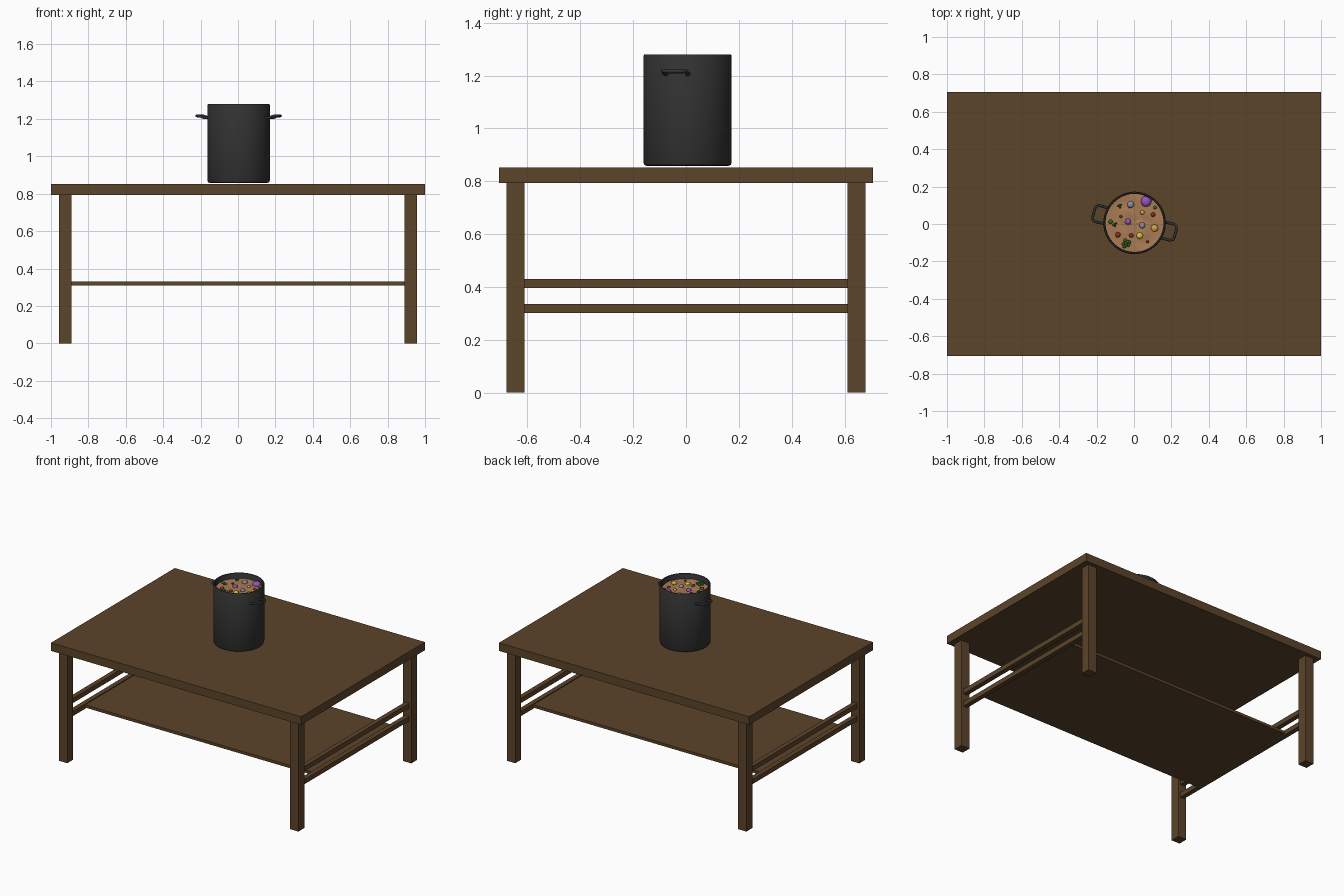
import bpy, bmesh, random
from math import pi, sin, cos, radians
from mathutils import Vector, Matrix

if "Cube" in bpy.data.objects:
    bpy.data.objects.remove(bpy.data.objects["Cube"])

random.seed(4)
mats = {}


def paint(ob, name, rgb):
    if name not in mats:
        mats[name] = bpy.data.materials.new(name)
        mats[name].diffuse_color = (*rgb, 1)
    ob.data.materials.append(mats[name])


def add_mesh(name, bm, smooth=False):
    bmesh.ops.recalc_face_normals(bm, faces=bm.faces)
    me = bpy.data.meshes.new(name)
    bm.to_mesh(me)
    bm.free()
    ob = bpy.data.objects.new(name, me)
    bpy.context.collection.objects.link(ob)
    if smooth:
        bpy.ops.object.select_all(action='DESELECT')
        ob.select_set(True)
        bpy.context.view_layer.objects.active = ob
        bpy.ops.object.shade_smooth_by_angle(angle=radians(40))
    return ob


def box(name, lo, hi):
    lo, hi = Vector(lo), Vector(hi)
    bm = bmesh.new()
    bmesh.ops.create_cube(bm, size=1, matrix=Matrix.Translation((lo + hi) / 2)
                          @ Matrix.Diagonal((*(hi - lo), 1)))
    paint(add_mesh(name, bm), "dark_wood", (0.107, 0.058, 0.023))


# Table: top, lower shelf, legs and doubled side rails
box("table_top", (-1, -0.707, 0.793), (1, 0.707, 0.852))
box("lower_shelf", (-0.91, -0.45, 0.31), (0.91, 0.45, 0.33))
for sx, side in ((-1, "left"), (1, "right")):
    for sy, end in ((-1, "front"), (1, "back")):
        x, y = sx * 0.924, sy * 0.645
        box(f"{end}_{side}_leg", (x - 0.034, y - 0.034, 0), (x + 0.034, y + 0.034, 0.793))
    for z, level in ((0.302, "lower"), (0.396, "upper")):
        x = sx * 0.924
        box(f"{level}_{side}_rail", (x - 0.017, -0.612, z), (x + 0.017, 0.612, z + 0.034))

# Pot: revolved wall with rounded base and rim
C = Vector((0.003, 0.006, 0))
IRON = (0.032, 0.031, 0.031)
profile = [(0, 0.858), (0.154, 0.858), (0.163, 0.861), (0.167, 0.87), (0.167, 1.275),
           (0.164, 1.279), (0.158, 1.279), (0.155, 1.275), (0.155, 0.875), (0, 0.872)]
bm = bmesh.new()
vs = [bm.verts.new((r, 0, z)) for r, z in profile]
es = [bm.edges.new(p) for p in zip(vs, vs[1:])]
bmesh.ops.spin(bm, geom=vs + es, cent=(0, 0, 0), axis=(0, 0, 1), angle=2 * pi, steps=64)
bmesh.ops.remove_doubles(bm, verts=bm.verts, dist=1e-5)
pot = add_mesh("pot", bm, True)
pot.location = C
paint(pot, "iron", IRON)

# Pot handles: round bar bent into a loop
half = [(0.158, 0.043, 1.206), (0.18, 0.044, 1.206), (0.193, 0.045, 1.212),
        (0.208, 0.044, 1.216), (0.22, 0.037, 1.216), (0.225, 0.022, 1.216)]
path = half + [(x, -y, z) for x, y, z in reversed(half)]
for name, turn in (("right_handle", -14), ("left_handle", 166)):
    cu = bpy.data.curves.new(name, 'CURVE')
    cu.dimensions = '3D'
    cu.bevel_depth = 0.0075
    cu.bevel_resolution = 3
    cu.use_fill_caps = True
    sp = cu.splines.new('POLY')
    sp.points.add(len(path) - 1)
    for p, co in zip(sp.points, path):
        p.co = (*co, 1)
    sp.use_smooth = True
    ob = bpy.data.objects.new(name, cu)
    bpy.context.collection.objects.link(ob)
    ob.location = C
    ob.rotation_euler.z = radians(turn)
    paint(ob, "iron", IRON)

# Stew surface: gently rippled disc
LEVEL = 1.24
bm = bmesh.new()
rings, n = 9, 48
prev = None
centre = bm.verts.new((0, 0, LEVEL))
for i in range(1, rings + 1):
    r = 0.156 * i / rings
    ring = [bm.verts.new((r * cos(2 * pi * k / n), r * sin(2 * pi * k / n),
            LEVEL + 0.0025 * sin(r * 60 + 3 * sin(4 * pi * k / n)))) for k in range(n)]
    for k in range(n):
        j = (k + 1) % n
        if prev:
            bm.faces.new((prev[k], ring[k], ring[j], prev[j]))
        else:
            bm.faces.new((centre, ring[k], ring[j]))
    prev = ring
stew = add_mesh("stew", bm, True)
stew.location = C
paint(stew, "stew_brown", (0.40, 0.20, 0.09))


def chunk(name, x, y, r, colour, rgb, flat=0.75, z=0.003):
    bm = bmesh.new()
    bmesh.ops.create_icosphere(bm, subdivisions=2, radius=r)
    for v in bm.verts:
        v.co *= random.uniform(0.92, 1.06)
        v.co.z *= flat
    ob = add_mesh(name, bm, True)
    ob.location = (x, y, LEVEL + z)
    ob.rotation_euler.z = random.uniform(0, pi)
    paint(ob, colour, rgb)


# Vegetables floating in the stew
COL = {"purple": (0.30, 0.09, 0.50), "grey": (0.28, 0.27, 0.32), "yellow": (0.65, 0.55, 0.06),
       "ochre": (0.62, 0.36, 0.07), "red": (0.22, 0.03, 0.02), "green": (0.03, 0.16, 0.02)}
chunks = [("purple", 0.064, 0.12, 0.029), ("purple", -0.032, 0.013, 0.017),
          ("grey", -0.018, 0.104, 0.019), ("grey", 0.044, -0.008, 0.016),
          ("yellow", 0.03, -0.063, 0.018), ("ochre", 0.11, -0.022, 0.02),
          ("ochre", 0.045, 0.062, 0.012), ("red", -0.086, -0.058, 0.014),
          ("red", 0.102, 0.05, 0.012), ("red", -0.015, -0.062, 0.012),
          ("red", 0.072, -0.095, 0.008), ("red", -0.07, 0.04, 0.008),
          ("green", 0.112, 0.088, 0.009), ("green", -0.125, 0.012, 0.012)]
for i, (c, x, y, r) in enumerate(chunks):
    chunk(f"{c}_vegetable_{i}", x, y, r, c, COL[c])

# Green florets: clusters of small lumps
for i, (x, y, s, count) in enumerate([(-0.043, -0.104, 0.022, 9), (-0.075, 0.096, 0.012, 5),
                                      (-0.102, -0.004, 0.012, 5)]):
    for k in range(count):
        a = 2.4 * k
        d = s * (k / count) ** 0.5
        chunk(f"floret_{i}_{k}", x + d * cos(a), y + d * sin(a), s * 0.4,
              "green", COL["green"], 1, 0.008)

for m in bpy.data.materials:
    if m.users and not m.is_grease_pencil:
        m.use_nodes = True
        m.node_tree.nodes["Principled BSDF"].inputs["Base Color"].default_value = m.diffuse_color
